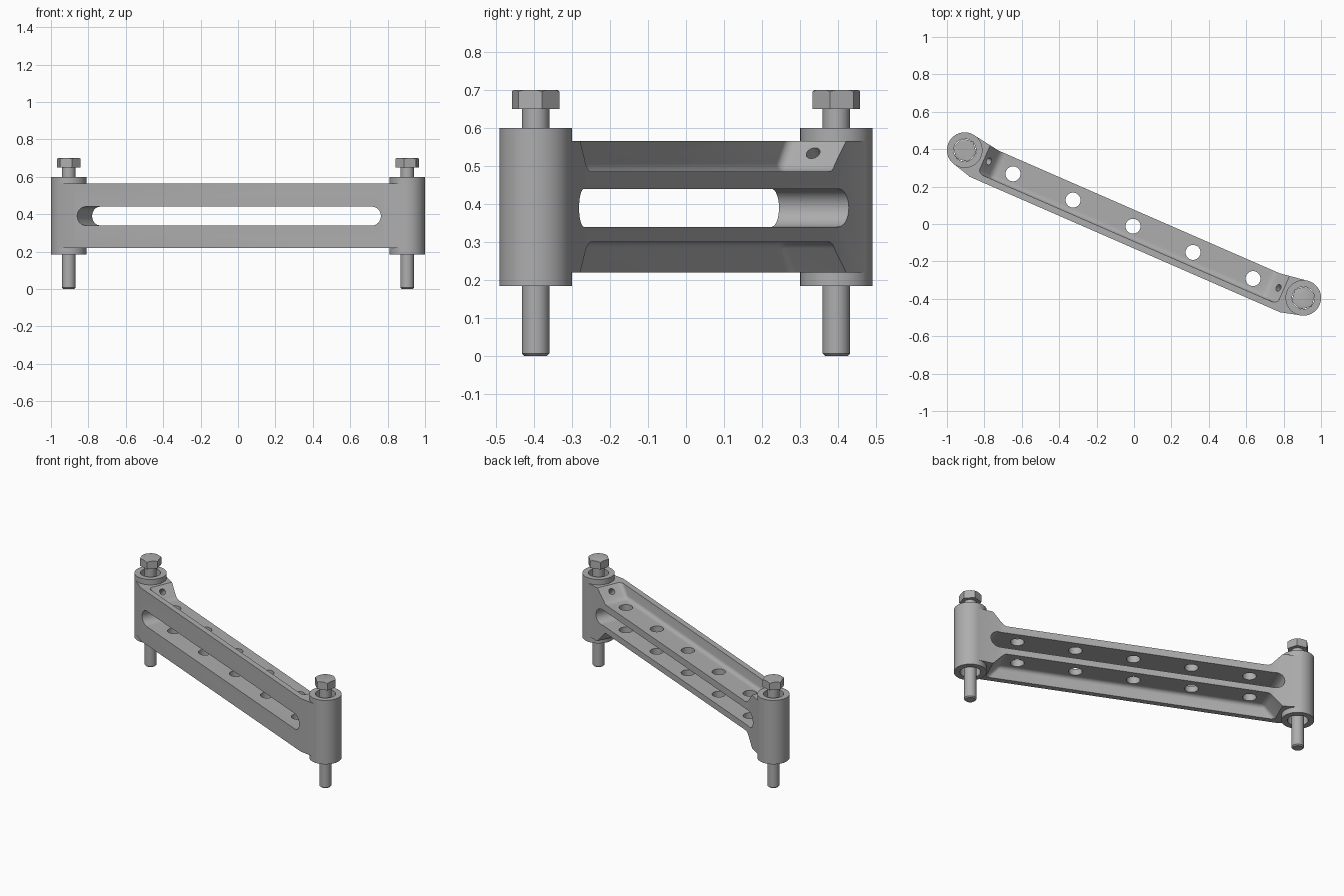
import bpy, bmesh, math
from mathutils import Matrix, Vector

scene_cube = bpy.data.objects.get("Cube")
if scene_cube:
    bpy.data.objects.remove(scene_cube, do_unlink=True)

ANGLE = math.atan2(-0.395, 0.905)   # the arm runs diagonally
END = 0.9875                        # half distance between boss centres
MID = 0.3925                        # mid height of the arm

steel = bpy.data.materials.new("grey metal")
steel.use_nodes = True
steel.diffuse_color = (0.42, 0.42, 0.42, 1)
steel.node_tree.nodes["Principled BSDF"].inputs["Base Color"].default_value = (0.42, 0.42, 0.42, 1)


def finish(name, bm):
    bmesh.ops.recalc_face_normals(bm, faces=bm.faces)
    mesh = bpy.data.meshes.new(name)
    bm.to_mesh(mesh)
    bm.free()
    mesh.materials.append(steel)
    ob = bpy.data.objects.new(name, mesh)
    bpy.context.collection.objects.link(ob)
    return ob


def prism(name, points, lo, hi, upright=True, bevel=0):
    """Extrude a profile along z (upright) or along y."""
    bm = bmesh.new()
    verts = [bm.verts.new((a, b, lo) if upright else (a, lo, b)) for a, b in points]
    face = bm.faces.new(verts)
    new = bmesh.ops.extrude_face_region(bm, geom=[face])["geom"]
    step = Vector((0, 0, hi - lo)) if upright else Vector((0, hi - lo, 0))
    bmesh.ops.translate(bm, vec=step, verts=[g for g in new if isinstance(g, bmesh.types.BMVert)])
    if bevel:
        bmesh.ops.bevel(bm, geom=bm.edges[:], offset=bevel, segments=4, profile=0.5, affect='EDGES')
    return finish(name, bm)


def circle(x, y, r, n=48, start=0.0):
    return [(x + r * math.cos(start + math.tau * i / n),
             y + r * math.sin(start + math.tau * i / n)) for i in range(n)]


def combine(target, tool, operation):
    mod = target.modifiers.new("combine", 'BOOLEAN')
    mod.operation, mod.solver, mod.object = operation, 'EXACT', tool
    bpy.context.view_layer.objects.active = target
    bpy.ops.object.modifier_apply(modifier=mod.name)
    bpy.data.objects.remove(tool, do_unlink=True)


def smooth(ob):
    bpy.ops.object.select_all(action='DESELECT')
    ob.select_set(True)
    bpy.context.view_layer.objects.active = ob
    bpy.ops.object.shade_smooth_by_angle(angle=math.radians(30))


# Arm body, flaring into the bosses at both ends
half = [(0.905, -0.12), (1.011, -0.0913), (END, 0), (0.973, 0.0933), (0.82, 0.07)]
outline = half + [(-x, y) for x, y in reversed(half)]
arm = prism("link_arm", outline, 0.22, 0.565)

# Pockets above and below, open to the back, with ramped ends
for side in (1, -1):
    pocket = [(-0.80, MID + side * 0.0925), (0.80, MID + side * 0.0925),
              (0.98, MID + side * 0.29), (-0.98, MID + side * 0.29)]
    combine(arm, prism("pocket_cutter", pocket, -0.085, 0.3, upright=False, bevel=0.022), 'DIFFERENCE')

# Bosses
for s in (-1, 1):
    combine(arm, prism("boss", circle(s * END, 0, 0.095, 64), 0.185, 0.60), 'UNION')

# Long slot through the web, with round ends
slot = []
for s in (1, -1):
    for i in range(17):
        t = math.pi * (i / 16 - 0.5)
        slot.append((s * (0.836 + 0.05 * math.cos(t)), 0.39 + s * 0.05 * math.sin(t)))
combine(arm, prism("slot_cutter", slot, -0.3, 0.3, upright=False), 'DIFFERENCE')

# Row of lightening holes
for i in range(-2, 3):
    combine(arm, prism("hole_cutter", circle(i * 0.35, -0.013, 0.04, 32), 0.1, 0.7), 'DIFFERENCE')

# Boss bores and slanted oil holes in the upper ramps
for s in (-1, 1):
    combine(arm, prism("bore_cutter", circle(s * END, 0, 0.06), 0.1, 0.7), 'DIFFERENCE')
    drill = prism("oil_hole_cutter", circle(0, 0, 0.019, 24), -0.06, 0.08)
    drill.matrix_world = Matrix.Translation((s * 0.845, -0.004, 0.533)) @ Matrix.Rotation(-s * math.radians(46), 4, 'Y')
    bpy.context.view_layer.update()
    combine(arm, drill, 'DIFFERENCE')

arm.rotation_euler.z = ANGLE
smooth(arm)

# Bolts: chamfered shaft and hex head with a rounded-off top
for s, side in ((-1, "right"), (1, "left")):
    bm = bmesh.new()
    rings = []
    for r, z in ((0.029, 0), (0.036, 0.007), (0.036, 0.655)):
        rings.append([bm.verts.new((x, y, z)) for x, y in circle(0, 0, r, 32)])
    for a, b in zip(rings, rings[1:]):
        for i in range(32):
            j = (i + 1) % 32
            bm.faces.new((a[i], a[j], b[j], b[i]))
    bm.faces.new(rings[0])
    bm.faces.new(rings[-1])
    shaft = finish(side + "_bolt_shaft", bm)

    head = prism(side + "_bolt_head", circle(0, 0, 0.0645, 6, s * math.radians(15)), 0.65, 0.70)
    bm = bmesh.new()
    bmesh.ops.create_cone(bm, cap_ends=True, segments=48, radius1=0.145, radius2=0.057, depth=0.05,
                          matrix=Matrix.Translation((0, 0, 0.675)))
    combine(head, finish("chamfer_cone", bm), 'INTERSECT')
    for ob in (shaft, head):
        ob.location = (s * 0.905, -s * 0.395, 0)
        smooth(ob)
